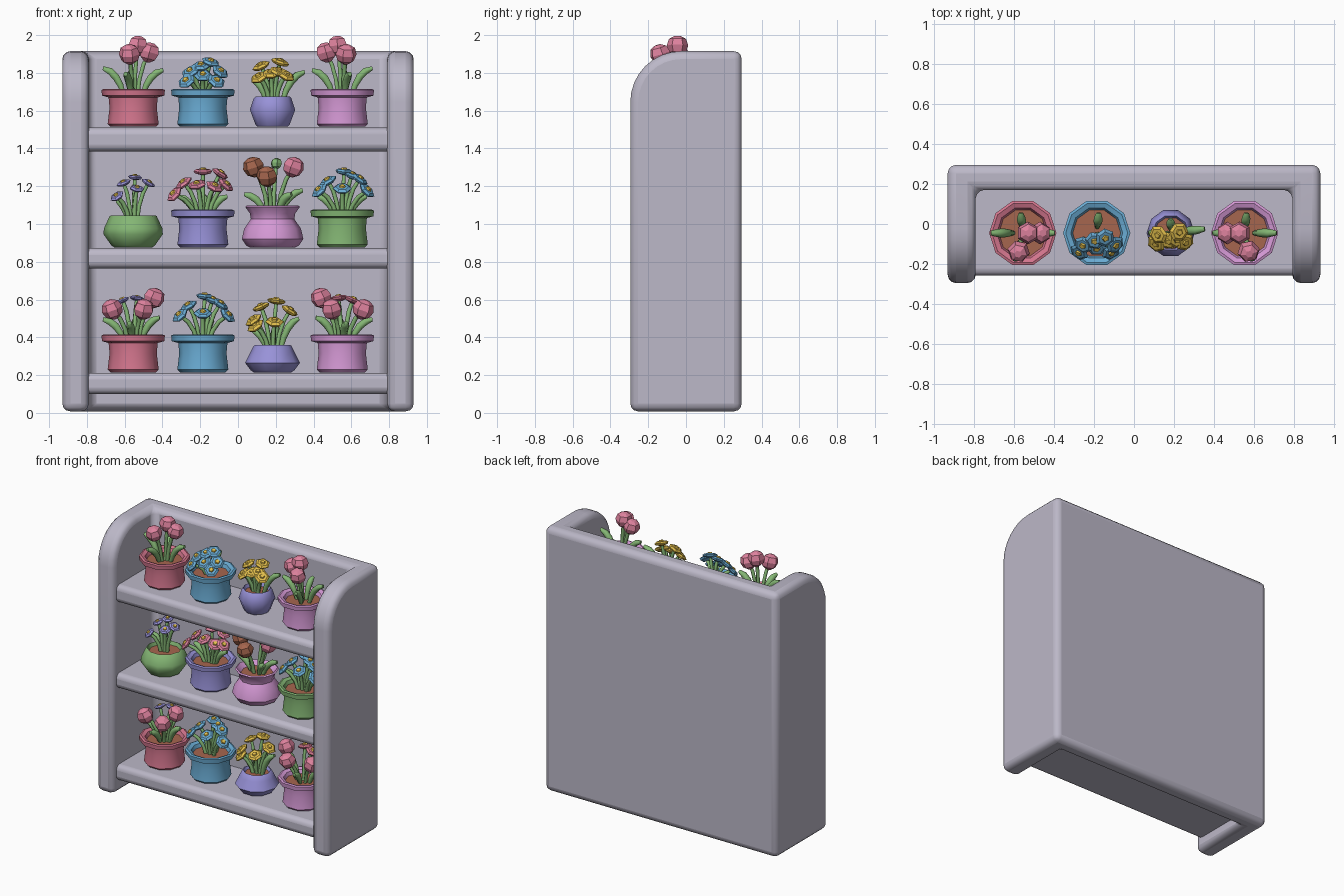
import bpy, bmesh, math
from mathutils import Vector, Matrix

cube = bpy.data.objects.get("Cube")
if cube:
    bpy.data.objects.remove(cube, do_unlink=True)


def material(name, rgb):
    """Flat material from display values, stored as linear."""
    lin = [((c / 255 + 0.055) / 1.055) ** 2.4 for c in rgb]
    m = bpy.data.materials.new(name)
    m.use_nodes = True
    m.diffuse_color = (*lin, 1)
    m.node_tree.nodes["Principled BSDF"].inputs["Base Color"].default_value = (*lin, 1)
    return m


MATS = {
    "grey": material("grey_lilac", (188, 184, 200)),
    "red": material("rose_red", (212, 118, 142)),
    "pink": material("petal_pink", (222, 130, 158)),
    "blue": material("sky_blue", (106, 172, 212)),
    "orchid": material("orchid", (212, 152, 212)),
    "violet": material("periwinkle", (152, 146, 216)),
    "green": material("leaf_green", (132, 182, 116)),
    "yellow": material("yellow", (226, 190, 76)),
    "brown": material("earth_brown", (166, 102, 78)),
}
ORDER = list(MATS)


def finish(name, bm, smooth=None, bevel=0):
    bmesh.ops.recalc_face_normals(bm, faces=bm.faces)
    me = bpy.data.meshes.new(name)
    bm.to_mesh(me)
    bm.free()
    ob = bpy.data.objects.new(name, me)
    bpy.context.collection.objects.link(ob)
    for key in ORDER:
        me.materials.append(MATS[key])
    if bevel:
        mod = ob.modifiers.new("rounding", "BEVEL")
        mod.width, mod.segments, mod.limit_method = bevel, 3, "ANGLE"
        mod.angle_limit = math.radians(40)
    if smooth:
        bpy.ops.object.select_all(action="DESELECT")
        ob.select_set(True)
        bpy.context.view_layer.objects.active = ob
        bpy.ops.object.shade_smooth_by_angle(angle=math.radians(smooth))
    return ob


def skin(bm, rings, color):
    """Join rings of points into a closed skin with capped ends."""
    vs = [[bm.verts.new(p) for p in r] for r in rings]
    n = len(vs[0])
    faces = [bm.faces.new((a[i], a[(i + 1) % n], b[(i + 1) % n], b[i]))
             for a, b in zip(vs, vs[1:]) for i in range(n)]
    faces += [bm.faces.new(vs[0][::-1]), bm.faces.new(vs[-1])]
    for f in faces:
        f.material_index = ORDER.index(color)
    return faces


def circle(r, z, n):
    return [Vector((r * math.cos(2 * math.pi * i / n), r * math.sin(2 * math.pi * i / n), z))
            for i in range(n)]


def lathe(bm, profile, n, matrix, color):
    return skin(bm, [[matrix @ p for p in circle(r, z, n)] for r, z in profile], color)


def aim(pos, direction):
    return Matrix.Translation(pos) @ Vector(direction).to_track_quat("Z", "Y").to_matrix().to_4x4()


def stalk(bm, a, ctrl, b, radii):
    """Tapered tube along a quadratic curve."""
    a, ctrl, b = Vector(a), Vector(ctrl), Vector(b)
    rings = []
    for i, r in enumerate(radii):
        t = i / (len(radii) - 1)
        p = a * (1 - t) ** 2 + ctrl * 2 * t * (1 - t) + b * t * t
        d = (ctrl - a) * (1 - t) + (b - ctrl) * t
        m = aim(p, d)
        rings.append([m @ q for q in circle(r, 0, 6)])
    skin(bm, rings, "green")


def box(bm, lo, hi):
    lo, hi = Vector(lo), Vector(hi)
    m = Matrix.Translation((lo + hi) / 2) @ Matrix.Diagonal((*(hi - lo), 1))
    bmesh.ops.create_cube(bm, size=1, matrix=m)


# Frame: side outline with a rounded front top, hollowed between the sides
outline = [(0.295, 0.008), (0.295, 1.915)]
R = 0.27
for i in range(9):
    a = math.pi / 2 * (1 + i / 8)
    outline.append((-0.295 + R + R * math.cos(a), 1.915 - R + R * math.sin(a)))
outline.append((-0.295, 0.008))
bm = bmesh.new()
skin(bm, [[(x, y, z) for y, z in outline] for x in (-0.93, 0.93)], "grey")
frame = finish("frame", bm)
bm = bmesh.new()
box(bm, (-0.79, -1, -1), (0.79, 0.17, 3))
cutter = finish("frame_cutter", bm)
cut = frame.modifiers.new("hollow", "BOOLEAN")
cut.operation, cut.object, cut.solver = "DIFFERENCE", cutter, "EXACT"
bpy.context.view_layer.objects.active = frame
bpy.ops.object.modifier_apply(modifier=cut.name)
bpy.data.objects.remove(cutter, do_unlink=True)
mod = frame.modifiers.new("rounding", "BEVEL")
mod.width, mod.segments, mod.limit_method = 0.042, 3, "ANGLE"
bpy.ops.object.select_all(action="DESELECT")
frame.select_set(True)
bpy.ops.object.shade_smooth_by_angle(angle=math.radians(40))

# Shelves
for name, z0, z1 in (("lower", 0.1, 0.212), ("middle", 0.765, 0.872), ("upper", 1.385, 1.51)):
    bm = bmesh.new()
    box(bm, (-0.84, -0.258, z0), (0.84, 0.22, z1))
    finish(name + "_shelf", bm, 40, 0.035)

# Pot profiles (radius, height), then the inner lip down to the soil
POTS = {
    "flared": [(.12, 0), (.135, .015), (.125, .1), (.13, .155), (.165, .165), (.168, .195), (.155, .2),
               (.13, .19), (.12, .165)],
    "small": [(.08, 0), (.09, .01), (.12, .09), (.1, .15), (.09, .16), (.08, .135)],
    "bowl": [(.1, 0), (.115, .01), (.157, .07), (.155, .1), (.125, .165), (.115, .17), (.105, .145)],
    "vase": [(.12, 0), (.14, .01), (.163, .045), (.15, .1), (.115, .15), (.12, .18), (.145, .215),
             (.135, .222), (.105, .19)],
    "squat": [(.1, 0), (.115, .01), (.145, .05), (.115, .11), (.1, .14), (.09, .145), (.08, .125)],
}
TULIP = [(.015, -.05), (.045, -.03), (.057, .005), (.045, .04), (.018, .055)]
DAISY = [(.012, -.016), (.042, -.008), (.05, .004), (.035, .014)]
EYE = [(.02, .012), (.014, .022)]

# Plant layouts: heads (x, y, z above rim, colour) and leaf tips
tulips = ([(-.02, -.09, .18, "pink"), (.085, 0, .19, "pink"), (.025, 0, .225, "pink")],
          [(-.16, 0, .11), (.16, 0, .1), (-.01, .1, .1), (-.04, -.14, .08)])


def daisies(color, spots, leaves):
    return [(x, -.12 + .7 * z, z, color) for x, z in spots], leaves


def mixed(color):
    return ([(.11, -.03, .19, "pink"), (.055, -.1, .13, "pink"), (-.11, -.06, .13, "pink"),
             (-.055, .03, .18, color), (.02, .05, .19, color)],
            [(-.16, 0, .08), (.14, -.02, .09), (.02, .1, .09), (-.02, -.13, .06)])


WIDE = [(-.12, .1), (-.075, .15), (.01, .2), (.09, .16), (.13, .1), (0, .11), (.05, .18)]
LOW = [(-.065, .09), (.04, .14), (.09, .09), (0, .07), (-.085, .04), (.07, .04), (-.01, .12)]
SIDES = [(-.13, 0, .07), (.13, 0, .07), (.01, .1, .07)]
vase_plant = ([(-.1, -.04, .2, "brown"), (-.03, -.09, .15, "brown"), (.11, -.03, .2, "pink"),
               (.02, .05, .22, "bud")], [(-.15, 0, .06), (.16, 0, .08), (0, .1, .07), (.1, -.06, .06)])

ROWS = [
    ("upper", 1.515, [
        ("flared", "red", tulips, 1), ("flared", "blue", daisies("blue", LOW, [(.01, .1, .09)]), 1),
        ("small", "violet", daisies("yellow", [(-.07, .1), (.04, .18), (-.01, .12), (.07, .11),
         (-.06, .16), (.03, .13)], [(.17, .02, .13), (-.11, 0, .09), (0, .07, .1)]), 1),
        ("flared", "orchid", tulips, -1)]),
    ("middle", 0.876, [
        ("bowl", "green", daisies("violet", [(-.085, .1), (-.05, .17), (.01, .2), (.08, .17),
         (.02, .14)], [(-.09, 0, .08)]), 1),
        ("flared", "violet", daisies("pink", [(-.1, .14), (0, .2), (.09, .19), (-.03, .13), (.06, .12),
         (.12, .13), (-.15, .08)], SIDES), 1),
        ("vase", "orchid", vase_plant, 1),
        ("flared", "green", daisies("blue", WIDE, SIDES), 1)]),
    ("lower", 0.215, [
        ("flared", "red", mixed("violet"), 1), ("flared", "blue", daisies("blue", WIDE, [(.05, .1, .07)]), 1),
        ("squat", "violet", daisies("yellow", [(-.1, .13), (-.06, .2), (.02, .23), (.09, .18), (.01, .12),
         (-.09, .1)], [(.14, 0, .14), (-.11, 0, .08), (.02, .09, .1)]), 1),
        ("flared", "orchid", mixed("red"), -1)]),
]

# Potted plants
for row, base, items in ROWS:
    for col, (shape, color, (heads, leaves), flip) in enumerate(items):
        label = f"{row}_{col + 1}"
        at = Vector((-0.555 + 0.369 * col, -0.045, base))
        profile = POTS[shape]
        bm = bmesh.new()
        faces = lathe(bm, profile, 10, Matrix.Translation(at), color)
        faces[-1].material_index = ORDER.index("brown")
        finish("pot_" + label, bm, 40)
        rim = at + Vector((0, 0, max(z for r, z in profile)))
        soil = at.z + profile[-1][1] - rim.z - .005

        green, bloom = bmesh.new(), bmesh.new()
        for x, y, z in leaves:
            tip = Vector((x * flip, y, z))
            stalk(green, rim + Vector((tip.x * .3, y * .3, soil)),
                  rim + Vector((tip.x * .5, y * .5, z * .85)), rim + tip, (.012, .018, .022, .021, .012))
        for x, y, z, tint in heads:
            p = Vector((x * flip, y, z))
            stalk(green, rim + Vector((p.x * .25, y * .25, soil)),
                  rim + Vector((p.x * .4, y * .4, z * .6)), rim + p, (.013, .012, .012, .01))
            upright = len(heads) < 5 or (len(leaves) == 4 and tint == "pink")
            if upright:
                m = aim(rim + p, (p.x, y, .3))
                if tint == "bud":
                    m, tint = m @ Matrix.Scale(.55, 4), "green"
                lathe(bloom, TULIP, 6, m, tint)
            else:
                m = aim(rim + p, (p.x * 1.5, y * 1.5 - .05, .2))
                if tint == "violet":
                    m = m @ Matrix.Scale(.8, 4)
                lathe(bloom, DAISY, 6, m, tint)
                lathe(bloom, EYE, 5, m, "yellow")
        finish("foliage_" + label, green, 65)
        finish("flowers_" + label, bloom)
